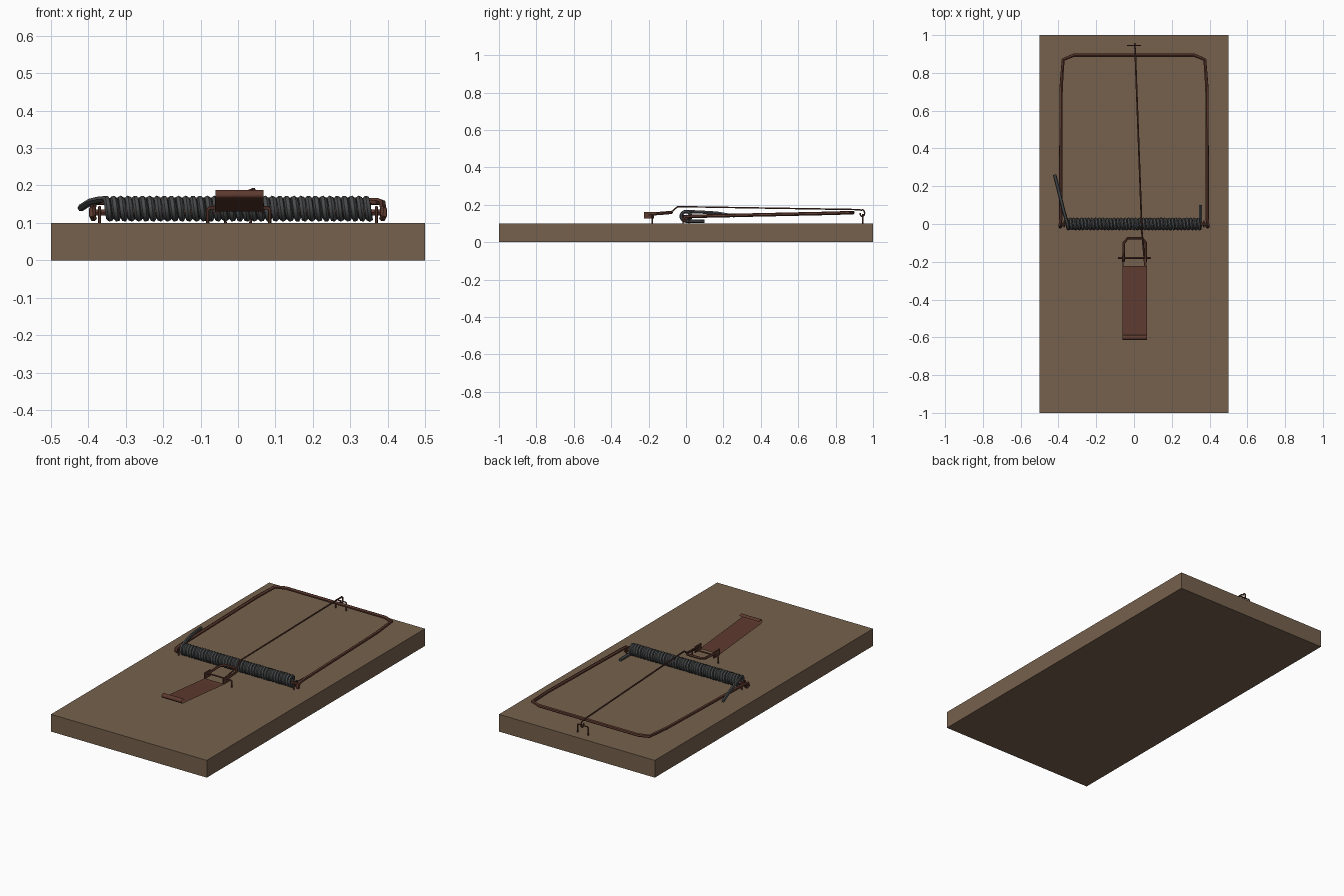
import bpy, bmesh
from math import sin, cos, pi, radians

if "Cube" in bpy.data.objects:
    bpy.data.objects.remove(bpy.data.objects["Cube"])


def material(name, rgb):
    m = bpy.data.materials.new(name)
    m.diffuse_color = (*rgb, 1)
    m.use_nodes = True
    m.node_tree.nodes["Principled BSDF"].inputs["Base Color"].default_value = m.diffuse_color
    return m


WOOD = material("wood", (0.18, 0.12, 0.075))
RUST = material("rusty_metal", (0.11, 0.042, 0.028))
STEEL = material("dark_steel", (0.065, 0.068, 0.07))


def finish(obj, mat, smooth=True):
    obj.data.materials.append(mat)
    bpy.ops.object.select_all(action='DESELECT')
    obj.select_set(True)
    bpy.context.view_layer.objects.active = obj
    if obj.type == 'CURVE':
        bpy.ops.object.convert(target='MESH')
    if smooth:
        bpy.ops.object.shade_smooth_by_angle(angle=radians(50))
    return bpy.context.object


def wire(name, paths, radius, mat, res=1):
    cu = bpy.data.curves.new(name, 'CURVE')
    cu.dimensions = '3D'
    cu.bevel_depth = radius
    cu.bevel_resolution = res
    cu.use_fill_caps = True
    for pts in paths:
        s = cu.splines.new('POLY')
        s.points.add(len(pts) - 1)
        for p, co in zip(s.points, pts):
            p.co = (*co, 1)
    ob = bpy.data.objects.new(name, cu)
    bpy.context.collection.objects.link(ob)
    return finish(ob, mat)


def sheet(name, profile, x0, x1, thick, mat):
    """Bent metal strip: a (y, z) profile swept across x."""
    bm = bmesh.new()
    rows = [[bm.verts.new((x, y, z)) for x in (x0, x1)] for y, z in profile]
    for a, b in zip(rows, rows[1:]):
        bm.faces.new((a[0], a[1], b[1], b[0]))
    bmesh.ops.solidify(bm, geom=bm.faces[:], thickness=thick)
    bmesh.ops.recalc_face_normals(bm, faces=bm.faces[:])
    me = bpy.data.meshes.new(name)
    bm.to_mesh(me)
    bm.free()
    ob = bpy.data.objects.new(name, me)
    bpy.context.collection.objects.link(ob)
    return finish(ob, mat)


# wooden base
bpy.ops.mesh.primitive_cube_add(size=1, location=(0, 0, 0.05))
base = bpy.context.object
base.name = "wooden_base"
base.scale = (1, 2, 0.1)
bpy.ops.object.transform_apply(scale=True)
finish(base, WOOD, smooth=False)

# coil spring with a free leg at each end
TURNS, STEPS, R, CZ = 36.5, 14, 0.0255, 0.138
n = int(TURNS * STEPS)
coil = [(-0.42, 0.26, 0.14), (-0.395, 0.16, 0.156), (-0.37, 0.06, 0.162)]
for i in range(n + 1):
    a = pi / 2 + 2 * pi * i / STEPS
    coil.append((-0.352 + 0.704 * i / n, R * cos(a), CZ + R * sin(a)))
coil.append((0.352, 0.1, 0.112))
wire("coil_spring", [coil], 0.0095, STEEL)

# hammer bar, one half mirrored; its ends curl in to the axle
half = [(0.386, 0, 0.112), (0.39, -0.014, 0.12), (0.39, -0.008, 0.134), (0.388, 0.03, 0.138),
        (0.386, 0.72, 0.153), (0.375, 0.87, 0.157), (0.32, 0.893, 0.158)]
wire("hammer_bar", [half + [(-x, y, z) for x, y, z in reversed(half)]], 0.0095, RUST)
wire("spring_axle", [[(-0.395, 0, 0.128), (0.395, 0, 0.128)]], 0.009, RUST)

# staples
def staple(name, x, y, w, top, along_x=True, r=0.004):
    def p(d, z):
        return (x + d, y, z) if along_x else (x, y + d, z)
    wire(name, [[p(-w, 0.09), p(-w, top - 0.005), p(-w + 0.005, top),
                 p(w - 0.005, top), p(w, top - 0.005), p(w, 0.09)]], r, RUST)


for side, x in (("left", -0.37), ("right", 0.37)):
    staple("axle_staple_" + side, x, 0, 0.016, 0.142, along_x=False)
staple("holding_bar_staple", 0, 0.945, 0.034, 0.148)
staple("pedal_staple", 0.002, -0.18, 0.083, 0.14, r=0.005)

# holding bar with an eye around its staple
eye = [(0.004, 0.943 + 0.012 * cos(a), 0.155 + 0.018 * sin(a))
       for a in (radians(d) for d in range(-180, 121, 30))]
wire("holding_bar", [eye + [(0.006, 0.925, 0.174), (0.042, -0.045, 0.19),
                            (0.045, -0.075, 0.164), (0.058, -0.22, 0.152)]], 0.0045, RUST)

# bait pedal with rolled front lip
roll = [(-0.6 + 0.014 * cos(a), 0.175 + 0.013 * sin(a))
        for a in (radians(d) for d in range(20, 271, 25))]
sheet("bait_pedal", roll + [(-0.58, 0.161), (-0.4, 0.145), (-0.24, 0.13), (-0.222, 0.13)],
      -0.06, 0.068, 0.004, RUST)

# pedal side tabs and the trigger arch behind them
for side, x in (("left", -0.058), ("right", 0.062)):
    sheet("pedal_tab_" + side, [(-0.224, 0.128), (-0.17, 0.128)], x - 0.003, x + 0.003, 0.004, RUST)
    bpy.ops.mesh.primitive_cube_add(size=1, location=(x, -0.198, 0.144))
    tab = bpy.context.object
    tab.name = "pedal_hinge_" + side
    tab.scale = (0.006, 0.054, 0.036)
    bpy.ops.object.transform_apply(scale=True)
    finish(tab, RUST, smooth=False)
wire("trigger_arch", [[(-0.056, -0.2, 0.147), (-0.054, -0.1, 0.154), (-0.034, -0.076, 0.158),
                       (0.044, -0.076, 0.158), (0.062, -0.1, 0.154), (0.062, -0.2, 0.147)]],
     0.007, RUST)
